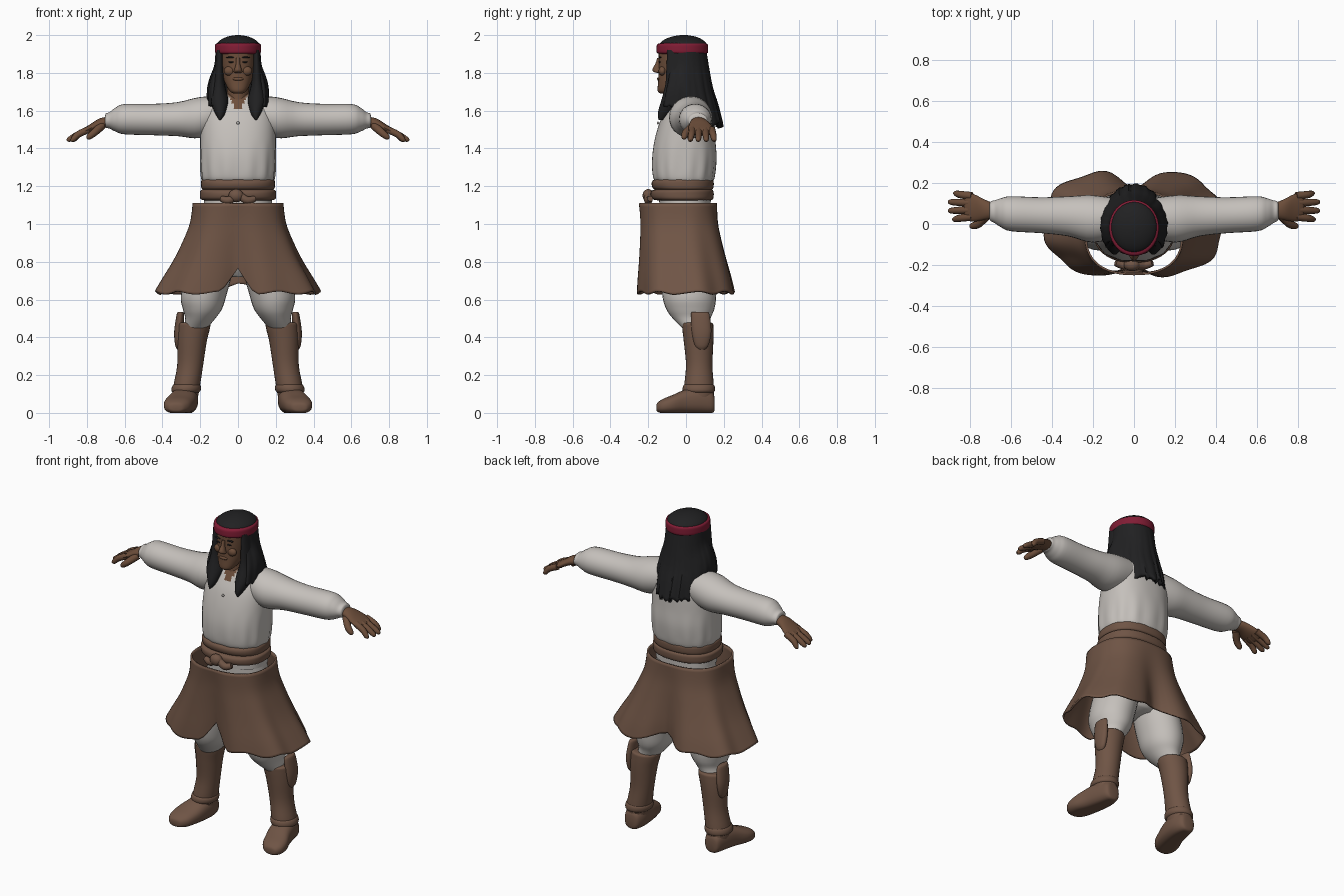
import bpy, bmesh, math, random
from mathutils import Vector

random.seed(4)
cube = bpy.data.objects.get("Cube")
if cube:
    bpy.data.objects.remove(cube, do_unlink=True)


def material(name, rgb):
    mat = bpy.data.materials.new(name)
    mat.use_nodes = True
    mat.diffuse_color = (*rgb, 1)
    mat.node_tree.nodes["Principled BSDF"].inputs["Base Color"].default_value = (*rgb, 1)
    return mat


CLOTH = material("cream_cloth", (0.56, 0.53, 0.5))
LEATHER = material("brown_leather", (0.16, 0.09, 0.06))
SKIN = material("tan_skin", (0.15, 0.075, 0.042))
HAIR = material("black_hair", (0.015, 0.015, 0.016))
RED = material("red_band", (0.22, 0.012, 0.035))


def finish(bm, name, mat, solid=0):
    bmesh.ops.recalc_face_normals(bm, faces=bm.faces)
    mesh = bpy.data.meshes.new(name)
    bm.to_mesh(mesh)
    bm.free()
    mesh.materials.append(mat)
    obj = bpy.data.objects.new(name, mesh)
    bpy.context.collection.objects.link(obj)
    if solid:
        mod = obj.modifiers.new("thickness", "SOLIDIFY")
        mod.thickness, mod.offset = solid, 0
    bpy.ops.object.select_all(action="DESELECT")
    obj.select_set(True)
    bpy.context.view_layer.objects.active = obj
    bpy.ops.object.shade_smooth_by_angle(angle=math.radians(50))
    return obj


def spline(rows, steps=4):
    """Smoothly interpolate rows of numbers."""
    out = []
    for i in range(len(rows) - 1):
        quad = [rows[max(i - 1, 0)], rows[i], rows[i + 1], rows[min(i + 2, len(rows) - 1)]]
        for s in range(steps):
            t = s / steps
            out.append([b + t / 2 * (c - a + t * (2 * a - 5 * b + 4 * c - d + t * (3 * (b - c) + d - a)))
                        for a, b, c, d in zip(*quad)])
    return out + [list(rows[-1])]


def bridge(name, rings, mat, closed=True, cap=True, solid=0):
    """Join rings of points into a surface."""
    bm = bmesh.new()
    rows = [[bm.verts.new(p) for p in ring] for ring in rings]
    n = len(rows[0])
    for low, high in zip(rows, rows[1:]):
        for j in range(n if closed else n - 1):
            k = (j + 1) % n
            bm.faces.new((low[j], low[k], high[k], high[j]))
    if closed and cap:
        bm.faces.new(rows[0])
        bm.faces.new(rows[-1])
    return finish(bm, name, mat, solid)


def power(v, p):
    return math.copysign(abs(v) ** p, v)


def loft(name, rows, mat, axis="z", side=1, n=28, p=1.0, steps=4, ripple=None):
    """Rows give the station on the axis, then low and high on the other two axes."""
    rings = []
    for at, a0, a1, b0, b1 in spline(rows, steps):
        ring = []
        for j in range(n):
            ang = math.tau * j / n
            k = ripple(ang, at) if ripple else 1
            a = (a0 + a1) / 2 + (a1 - a0) / 2 * k * power(math.cos(ang), p)
            b = (b0 + b1) / 2 + (b1 - b0) / 2 * k * power(math.sin(ang), p)
            x, y, z = {"z": (a, b, at), "x": (at, a, b), "y": (a, at, b)}[axis]
            ring.append((x * side, y, max(z, 0)))
        rings.append(ring)
    return bridge(name, rings, mat)


def tube(name, rows, mat, side=1, n=10):
    """Rows give x, y, z and radius along a path."""
    path = spline(rows)
    pts = [Vector((x * side, y, z)) for x, y, z, r in path]
    rings = []
    for i, c in enumerate(pts):
        turn = (pts[min(i + 1, len(pts) - 1)] - pts[max(i - 1, 0)]).to_track_quat("Z", "Y")
        rings.append([c + turn @ Vector((math.cos(math.tau * j / n), math.sin(math.tau * j / n), 0)) * path[i][3]
                      for j in range(n)])
    return bridge(name, rings, mat)


def ball(name, loc, size, mat):
    bm = bmesh.new()
    bmesh.ops.create_uvsphere(bm, u_segments=16, v_segments=10, radius=1)
    bmesh.ops.scale(bm, vec=size, verts=bm.verts)
    bmesh.ops.translate(bm, vec=loc, verts=bm.verts)
    return finish(bm, name, mat)


def even(rows):
    """Rows of station, half width, back and front become full loft rows."""
    return [(z, -w, w, y0, y1) for z, w, y0, y1 in rows]


# Shirt body with gathered folds and an open neckline
def folds(ang, z):
    return 1 + 0.018 * math.sin(13 * ang) * max(0, 1 - abs(z - 1.28) / 0.17)


shirt = loft("shirt_body", even([(1.09, .18, -.14, .13), (1.2, .18, -.15, .135), (1.25, .195, -.175, .15),
             (1.35, .2, -.18, .16), (1.45, .2, -.165, .155), (1.55, .195, -.135, .15), (1.62, .175, -.1, .14),
             (1.67, .12, -.07, .11), (1.69, .07, -.05, .08)]), CLOTH, n=72, p=.85, steps=6, ripple=folds)
shirt.data.materials.append(SKIN)
for face in shirt.data.polygons:
    if face.center.y < 0 and abs(face.center.x) < (face.center.z - 1.595) * .6:
        face.material_index = 1
ball("shirt_button", (0, -.148, 1.535), (.008, .006, .008), CLOTH)

# Breeches seat
loft("breeches_seat", even([(.72, .08, -.07, .1), (.78, .17, -.11, .14), (.9, .2, -.13, .15),
     (1.1, .18, -.14, .13)]), CLOTH)

# Sash wraps and knot
for label, z, grow in (("upper", 1.213, .004), ("lower", 1.158, .01)):
    loft(label + "_sash", even([(z - .034, .172, -.14, .125), (z - .026, .188 + grow, -.168 - grow, .143),
         (z, .192 + grow, -.178 - grow, .147), (z + .02, .188 + grow, -.168 - grow, .143),
         (z + .028, .172, -.14, .125)]), LEATHER, n=40, p=.85)
ball("sash_knot", (-.01, -.2, 1.15), (.04, .03, .035), LEATHER)
for s in (1, -1):
    tube("sash_tail", [(.01, -.2, 1.15, .02), (.05, -.2, 1.125, .022), (.09, -.19, 1.135, .016)], LEATHER, s)


# Flared skirt with front and back notches
def skirt_ring(t, w, y0, y1, n=96):
    ring = []
    for j in range(n):
        ang = math.tau * j / n
        x = w * power(math.cos(ang), .85)
        y = (y0 + y1) / 2 + (y1 - y0) / 2 * power(math.sin(ang), .75)
        dip = math.exp(-(x / .09) ** 2)
        y *= 1 - t * dip * (.2 if y < 0 else .35)
        lift = .13 * max(0, 1 - abs(x) / .09) if y < 0 else .05 * dip
        wave = 1 + .025 * t * math.sin(8 * ang)
        ring.append((x * wave, y * wave, 1.11 - t * (.475 - lift) + .008 * t * math.sin(10 * ang)))
    return ring


profile = [(0, .235, -.245, .16), (.23, .25, -.245, .175), (.45, .29, -.25, .2), (.65, .335, -.255, .225),
           (.85, .39, -.26, .25), (1, .43, -.262, .265)]
bridge("skirt", [skirt_ring(*row) for row in spline(profile)], LEATHER, cap=False, solid=.01)

# Paired limbs
for side, tag in ((1, "left_"), (-1, "right_")):
    loft(tag + "sleeve", [(.06, -.06, .12, 1.5, 1.68), (.2, -.09, .14, 1.455, 1.672), (.32, -.06, .135, 1.465, 1.645),
         (.45, -.045, .13, 1.47, 1.636), (.6, -.035, .135, 1.475, 1.635), (.65, -.015, .125, 1.49, 1.615),
         (.68, .005, .115, 1.505, 1.592), (.7, .015, .11, 1.51, 1.585), (.705, .03, .09, 1.53, 1.56)],
         CLOTH, "x", side)
    loft(tag + "palm", [(.67, .03, .095, 1.515, 1.57), (.73, .02, .12, 1.505, 1.56), (.78, .012, .145, 1.485, 1.53),
         (.82, .02, .15, 1.468, 1.505), (.83, .05, .12, 1.475, 1.495)], SKIN, "x", side, n=20)
    for k in range(4):
        y, reach = .035 + .034 * k, (.885, .905, .905, .88)[k]
        tip = y + .008 * (k - 1.5)
        tube(tag + "finger", [(.79, y, 1.5, .019), (.845, (y + tip) / 2, 1.475, .018), (reach - .012, tip, 1.448, .014),
             (reach, tip, 1.44, .005)], SKIN, side)
    tube(tag + "thumb", [(.72, .04, 1.52, .022), (.76, 0, 1.485, .02), (.79, -.01, 1.46, .015),
         (.8, -.012, 1.452, .005)], SKIN, side)
    loft(tag + "breeches_leg", [(.95, .01, .2, -.12, .14), (.75, .03, .275, -.13, .16), (.62, .062, .303, -.125, .16),
         (.55, .085, .292, -.105, .15), (.5, .12, .28, -.07, .13), (.44, .17, .29, -.01, .12)], CLOTH, side=side)
    # Tall boot, rolled rims, outer flap and foot
    loft(tag + "boot_shaft", [(.03, .225, .335, .01, .14), (.12, .205, .345, -.01, .148), (.25, .185, .322, 0, .14),
         (.38, .165, .322, -.012, .145), (.45, .148, .32, -.02, .145), (.475, .15, .315, -.018, .14),
         (.478, .19, .29, .02, .11)], LEATHER, side=side)
    loft(tag + "ankle_roll", [(.1, .225, .33, .01, .13), (.115, .2, .352, -.016, .152), (.145, .198, .346, -.014, .15),
         (.16, .225, .32, .01, .13)], LEATHER, side=side)
    loft(tag + "boot_flap", [(.335, .3, .322, .065, .1), (.36, .295, .333, .045, .12), (.43, .29, .338, .03, .135),
         (.52, .285, .325, .025, .125), (.535, .295, .315, .035, .115)], LEATHER, side=side, n=18)
    loft(tag + "boot_foot", [(.152, .255, .305, .02, .07), (.14, .23, .325, 0, .11), (.08, .212, .345, -.005, .14),
         (0, .218, .365, -.005, .125), (-.07, .235, .39, -.005, .095), (-.12, .255, .39, -.003, .075),
         (-.15, .285, .37, .005, .055), (-.157, .31, .35, .015, .04)], LEATHER, "y", side, p=.8)

# Head, neck and face
loft("neck", even([(1.56, .05, -.1, .06), (1.64, .058, -.08, .07), (1.72, .058, -.075, .07), (1.78, .06, -.07, .07)]), SKIN)
loft("head", even([(1.69, .022, -.135, -.08), (1.705, .045, -.15, -.05), (1.75, .07, -.148, .02), (1.8, .083, -.146, .08),
     (1.86, .09, -.145, .09), (1.93, .09, -.145, .09)]), SKIN, p=.88)
loft("nose", even([(1.8, .014, -.155, -.13), (1.806, .023, -.172, -.13), (1.82, .019, -.178, -.13),
     (1.85, .011, -.162, -.13), (1.88, .01, -.152, -.13)]), SKIN, n=14)
ball("lips", (0, -.145, 1.768), (.03, .008, .009), SKIN)
for s in (1, -1):
    ball("cheek", (s * .045, -.125, 1.81), (.03, .02, .025), SKIN)
    ball("eye", (s * .036, -.14, 1.857), (.016, .005, .004), HAIR)
    ball("eyebrow", (s * .04, -.138, 1.882), (.024, .008, .004), HAIR)

# Hair crown and headband
loft("hair_crown", even([(1.9, .112, -.138, .11), (1.95, .113, -.14, .11), (1.975, .092, -.117, .088),
     (1.992, .055, -.075, .05), (2, .012, -.03, .005)]), HAIR, n=32)
loft("headband", even([(1.9, .105, -.135, .1), (1.906, .12, -.154, .115), (1.93, .122, -.156, .117),
     (1.952, .12, -.152, .115), (1.958, .105, -.13, .1)]), RED, n=40, steps=3)

# Long hair falling round the back with a ragged hem
hair_shape = [(0, .108, .105), (.3, .114, .125), (.55, .14, .145), (.75, .152, .17), (1, .15, .195)]
count = 60
hems = [random.uniform(-.015, .02) for j in range(count)]
rings = []
for t, w, depth in spline(hair_shape):
    ring = []
    for j in range(count):
        ang = math.radians(-32 + 244 * j / (count - 1))
        back = max(0, math.sin(ang))
        hem = 1.63 - .11 * min(1, back * 1.4) + hems[j]
        grow = 1 + .02 * t * math.sin(j * 1.6)
        ring.append((w * grow * math.cos(ang), -.01 + depth * grow * math.sin(ang), 1.93 + t * (hem - 1.93)))
    rings.append(ring)
bridge("long_hair", rings, HAIR, closed=False, solid=.022)

# Front locks
for s, tag in ((1, "left_"), (-1, "right_")):
    loft(tag + "front_lock", [(1.92, .08, .113, -.1, -.01), (1.82, .076, .122, -.105, 0), (1.74, .07, .132, -.11, 0),
         (1.66, .052, .148, -.13, -.01), (1.61, .06, .132, -.145, -.05), (1.575, .073, .115, -.15, -.09),
         (1.55, .092, .1, -.145, -.125)], HAIR, side=s, n=18)
